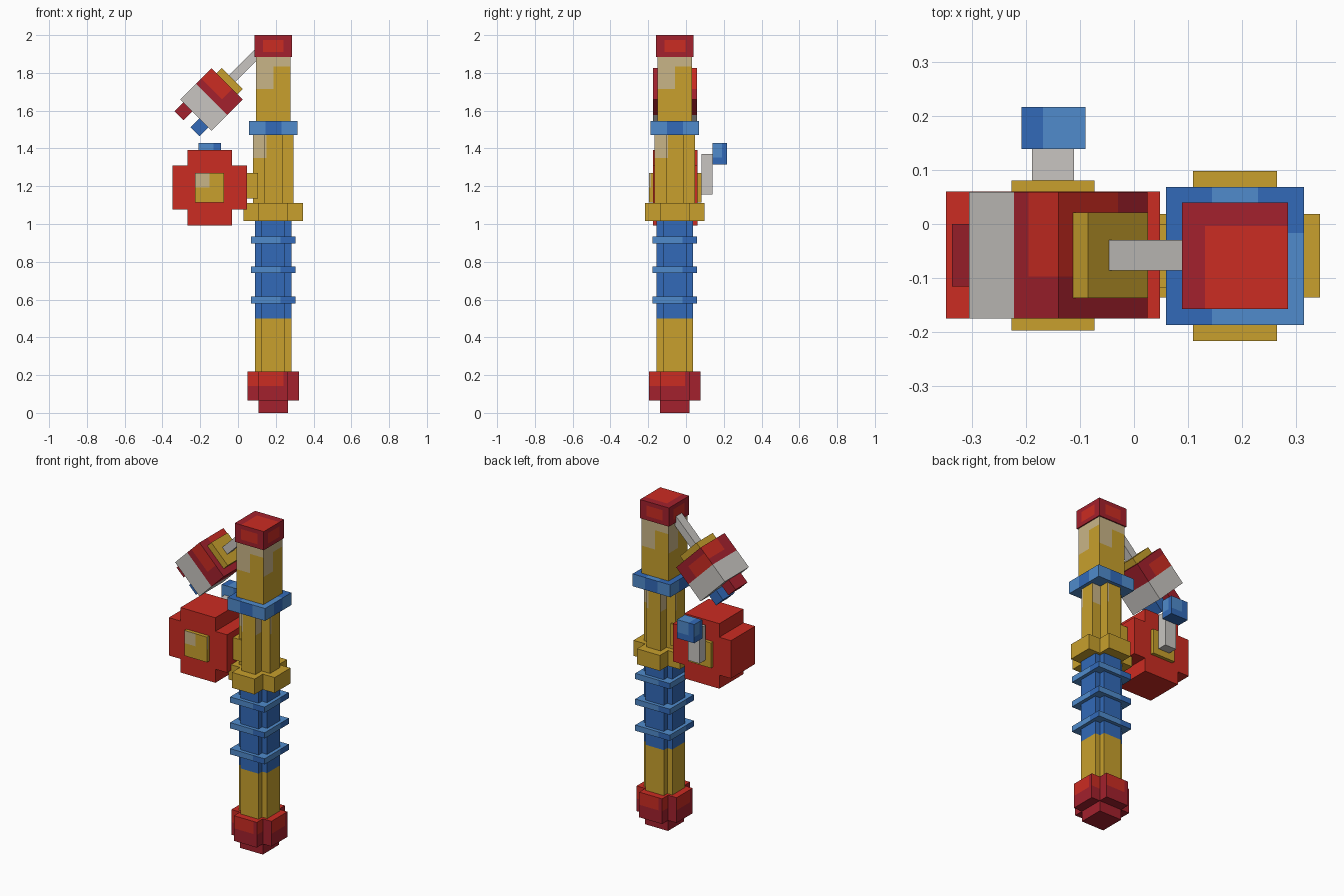
import bpy, bmesh, math
from mathutils import Vector, Matrix

if "Cube" in bpy.data.objects:
    bpy.data.objects.remove(bpy.data.objects["Cube"])

COLOURS = {
    "red": (0.60, 0.025, 0.016),
    "crimson": (0.366, 0.015, 0.026),
    "gold": (0.578, 0.352, 0.026),
    "beige": (0.584, 0.462, 0.242),
    "light_blue": (0.08, 0.258, 0.604),
    "blue": (0.032, 0.144, 0.479),
    "grey": (0.578, 0.558, 0.533),
}
MATS = {}
for key, rgb in COLOURS.items():
    MATS[key] = bpy.data.materials.new(key)
    MATS[key].diffuse_color = (*rgb, 1)


def prism(name, profile, z0, z1, base, accent=None, rule=None, cuts=(), matrix=None):
    """Extrude a profile; cut it at size fractions and paint faces where rule(side, u, v)."""
    bm = bmesh.new()
    bottom = bm.faces.new([bm.verts.new((x, y, z0)) for x, y in profile])
    top = bmesh.ops.extrude_face_region(bm, geom=[bottom], use_keep_orig=True)
    for v in top["geom"]:
        if isinstance(v, bmesh.types.BMVert):
            v.co.z = z1
    bmesh.ops.recalc_face_normals(bm, faces=bm.faces)
    lo = Vector([min(v.co[i] for v in bm.verts) for i in range(3)])
    hi = Vector([max(v.co[i] for v in bm.verts) for i in range(3)])
    size = hi - lo
    for axis in range(3):
        normal = Vector([float(i == axis) for i in range(3)])
        for f in cuts:
            bmesh.ops.bisect_plane(bm, geom=bm.verts[:] + bm.edges[:] + bm.faces[:],
                                   plane_co=lo + size * f, plane_no=normal, dist=1e-5)
    me = bpy.data.meshes.new(name)
    me.materials.append(MATS[base])
    if rule:
        me.materials.append(MATS[accent])
        bm.normal_update()
        for f in bm.faces:
            c, n = f.calc_center_median() - lo, f.normal
            x, y, z = (c[i] / size[i] for i in range(3))
            if abs(n.z) > 0.5:
                side, u, v = ("top" if n.z > 0 else "bottom"), x, y
            elif abs(n.y) > 0.5:
                side, u, v = "side", (x if n.y < 0 else 1 - x), z
            else:
                side, u, v = "side", (y if n.x > 0 else 1 - y), z
            f.material_index = int(rule(side, u, v))
    if matrix:
        bm.transform(matrix)
    bm.to_mesh(me)
    bm.free()
    ob = bpy.data.objects.new(name, me)
    bpy.context.collection.objects.link(ob)
    return ob


def rect(x0, x1, y0, y1):
    return [(x0, y0), (x1, y0), (x1, y1), (x0, y1)]


def square(w):
    return rect(CX - w / 2, CX + w / 2, CY - w / 2, CY + w / 2)


def cross(cx, cy, wx, wy, tx, ty):
    """Plus-shaped outline: spans wx, wy and arm thicknesses tx, ty."""
    X, Y, x, y = wx / 2, wy / 2, tx / 2, ty / 2
    pts = [(-x, -Y), (x, -Y), (x, -y), (X, -y), (X, y), (x, y),
           (x, Y), (-x, Y), (-x, y), (-X, y), (-X, -y), (-x, -y)]
    return [(cx + a, cy + b) for a, b in pts]


CX, CY = 0.187, -0.059   # pole axis
THIRDS = (1 / 3, 2 / 3)


def pole_cross(span, arm):
    return cross(CX, CY, span, span, arm, arm)


# Pole, bottom to top
prism("pole_foot", square(0.155), 0, 0.065, "crimson")
prism("pole_base", pole_cross(0.272, 0.155), 0.065, 0.22, "crimson", "red",
      lambda s, u, v: (s == "side" and v > 0.5 and u < 0.7) or s == "top", (0.3, 0.5, 0.7))
prism("lower_pole", pole_cross(0.192, 0.123), 0.22, 0.5, "gold")
prism("grip", pole_cross(0.192, 0.123), 0.5, 1.015, "blue")
for i, z in enumerate((0.58, 0.74, 0.898)):
    prism(f"grip_ring_{i + 1}", square(0.235), z, z + 0.035, "light_blue", "blue",
          lambda s, u, v: s == "side" and u > 2 / 3, THIRDS)
prism("collar", pole_cross(0.315, 0.155), 1.015, 1.11, "gold")
prism("middle_pole", pole_cross(0.213, 0.095), 1.11, 1.47, "gold", "beige",
      lambda s, u, v: s == "side" and v > 2 / 3 and u < 1 / 3, THIRDS)
prism("upper_ring", square(0.256), 1.47, 1.546, "light_blue", "blue",
      lambda s, u, v: (s == "top" and (u < 1 / 3 or (u > 2 / 3 and v > 2 / 3)))
      or (s == "side" and 1 / 3 < u < 2 / 3), THIRDS)
prism("upper_pole", square(0.183), 1.546, 1.885, "gold", "beige",
      lambda s, u, v: s == "side" and (v > 0.85 or (v > 0.5 and u < 0.5)), (0.15, 0.5, 0.85))
prism("pole_cap", square(0.197), 1.885, 2.0, "crimson", "red",
      lambda s, u, v: (s == "top" and u > 0.22 and v < 0.78)
      or (s == "side" and 0.22 < u < 0.78 and 0.22 < v < 0.78), (0.22, 0.78))

# Reel: drum with hub plates, bracket, crank and knob
STAND = Matrix.Rotation(math.radians(90), 4, "X")   # local (x, y, z) -> (x, -z, y)
prism("reel_drum", cross(-0.15, 1.192, 0.396, 0.40, 0.237, 0.233), -0.06, 0.175, "red",
      matrix=STAND)


def hub_patch(s, u, v):
    return s == "side" and u < 0.5 and v > 0.5


prism("reel_hub_front", rect(-0.227, -0.073, -0.197, -0.175), 1.115, 1.27,
      "gold", "beige", hub_patch, (0.5,))
prism("reel_hub_back", rect(-0.227, -0.073, 0.06, 0.081), 1.115, 1.27, "gold")
prism("reel_bracket", rect(0.045, 0.105, -0.118, 0.0), 1.135, 1.27, "gold")
prism("crank_arm", rect(-0.189, -0.111, 0.081, 0.139), 1.155, 1.37, "grey")
prism("crank_knob", rect(-0.208, -0.09, 0.139, 0.217), 1.315, 1.43, "blue", "light_blue",
      lambda s, u, v: (s == "top" and u > 1 / 3) or (s == "side" and v > 1 / 3 and u < 2 / 3),
      THIRDS)

# Hanging float: tilted so local x runs along the line, up to the pole tip
TILT = Matrix.Translation((-0.14, -0.058, 1.66)) @ Matrix.Rotation(math.radians(-45), 4, "Y")
H = 0.117
prism("float_upper", rect(0, H, -H, H), -H, H, "crimson", "red",
      lambda s, u, v: (s == "top" and u > 1 / 3 and v > 1 / 3)
      or (s == "side" and u > 1 / 3 and v > 1 / 3), THIRDS, TILT)
prism("float_lower", rect(-H, 0, -H, H), -H, H, "grey", matrix=TILT)
prism("float_collar", rect(H, 0.156, -0.079, 0.079), -0.079, 0.079, "gold", matrix=TILT)
prism("line", rect(0.156, 0.36, -0.028, 0.028), -0.024, 0.024, "grey", matrix=TILT)
prism("float_peg_red", rect(-0.184, -H, -0.058, 0.058), 0.027, 0.095, "crimson", matrix=TILT)
prism("float_peg_blue", rect(-0.184, -H, -0.058, 0.058), -0.093, -0.026, "blue", matrix=TILT)

for m in bpy.data.materials:
    if m.users and not m.is_grease_pencil:
        m.use_nodes = True
        m.node_tree.nodes["Principled BSDF"].inputs["Base Color"].default_value = m.diffuse_color
